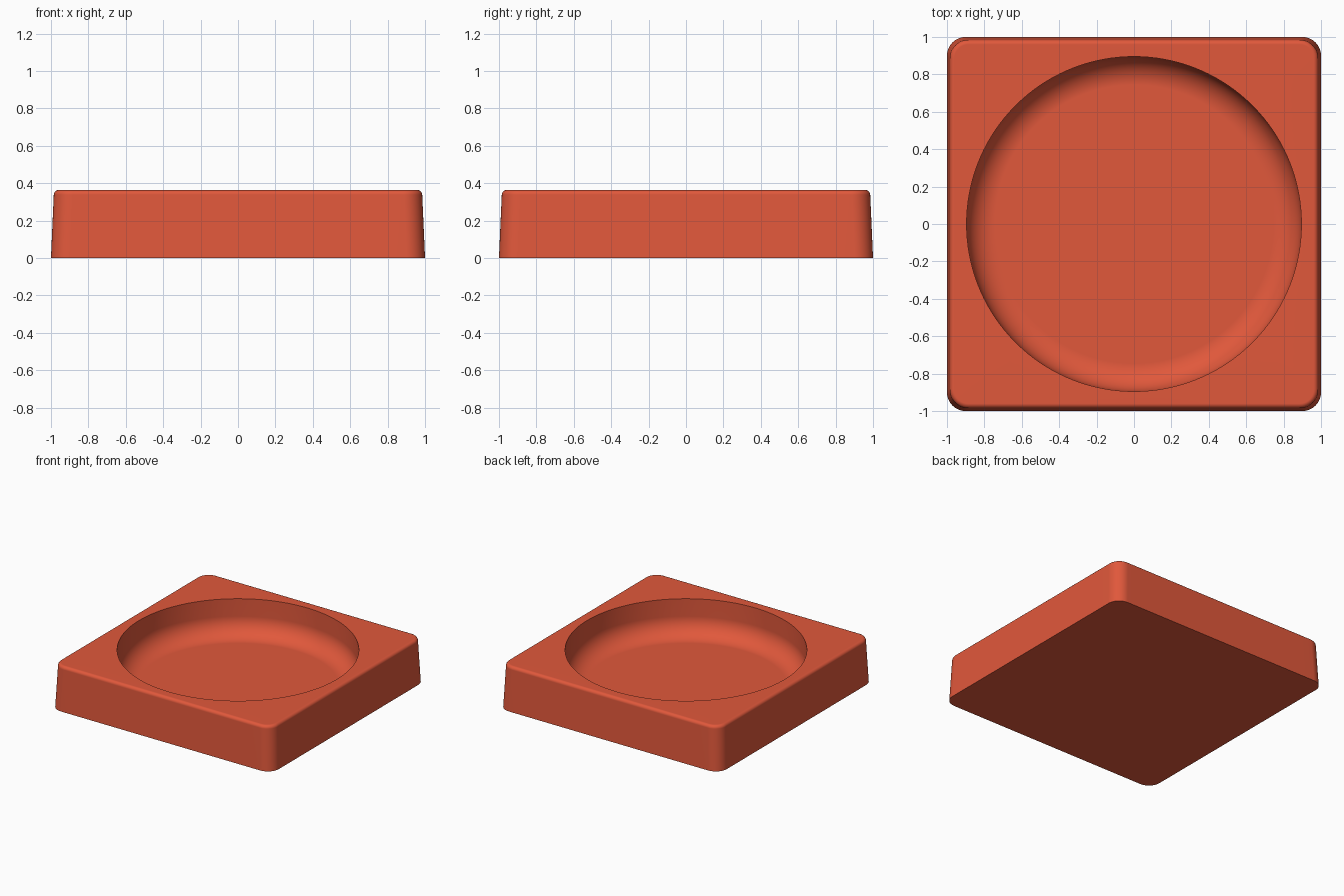
import bpy, bmesh
from math import sin, cos, pi, atan2

if "Cube" in bpy.data.objects:
    bpy.data.objects.remove(bpy.data.objects["Cube"])

HEIGHT, TOP_HALF, EDGE = 0.363, 0.985, 0.025
BOWL_R, FLOOR_Z, FILLET = 0.895, 0.07, 0.15
ARC_STEPS, SIDE_STEPS = 10, 32


def rounded_square(half, radius):
    """One ring of (x, y) points: four corner arcs joined by divided sides."""
    inner = half - radius
    limit = atan2(inner, half)
    quarter = []
    for i in range(1, SIDE_STEPS):
        a = -limit + 2 * limit * i / SIDE_STEPS
        quarter.append((half, half * sin(a) / cos(a)))
    for i in range(ARC_STEPS + 1):
        a = pi / 2 * i / ARC_STEPS
        quarter.append((inner + radius * cos(a), inner + radius * sin(a)))
    points = []
    for _ in range(4):
        points += quarter
        quarter = [(-y, x) for x, y in quarter]
    return points


angles = [atan2(y, x) for x, y in rounded_square(1, 0.1)]


def circle(radius):
    return [(radius * cos(a), radius * sin(a)) for a in angles]


# Outer wall with a slight draft, then the rounded top edge
rings = [(rounded_square(1, 0.1), 0)]
for i in range(6):
    a = pi / 2 * i / 5
    inset = EDGE * (1 - cos(a))
    rings.append((rounded_square(TOP_HALF - inset, 0.1 - inset),
                  HEIGHT - EDGE + EDGE * sin(a)))

# Round recess: straight wall, then a fillet down to the floor
rings.append((circle(BOWL_R), HEIGHT))
for i in range(11):
    a = pi / 2 * i / 10
    rings.append((circle(BOWL_R - FILLET * (1 - cos(a))),
                  FLOOR_Z + FILLET * (1 - sin(a))))

bm = bmesh.new()
loops = [[bm.verts.new((x, y, z)) for x, y in pts] for pts, z in rings]
for low, high in zip(loops, loops[1:]):
    for i in range(len(low)):
        j = (i + 1) % len(low)
        bm.faces.new((low[i], low[j], high[j], high[i]))
bm.faces.new(list(reversed(loops[0])))
bm.faces.new(loops[-1])
mesh = bpy.data.meshes.new("square_dish")
bm.to_mesh(mesh)
bm.free()

# Single warm red colour
red = bpy.data.materials.new("warm_red")
red.use_nodes = True
colour = (0.75, 0.098, 0.044, 1)
red.diffuse_color = colour
red.node_tree.nodes["Principled BSDF"].inputs["Base Color"].default_value = colour
mesh.materials.append(red)

dish = bpy.data.objects.new("square_dish", mesh)
bpy.context.collection.objects.link(dish)
bpy.context.view_layer.objects.active = dish
dish.select_set(True)
bpy.ops.object.shade_smooth_by_angle()
normals = dish.modifiers.new("flat_face_normals", 'WEIGHTED_NORMAL')
normals.keep_sharp = True
